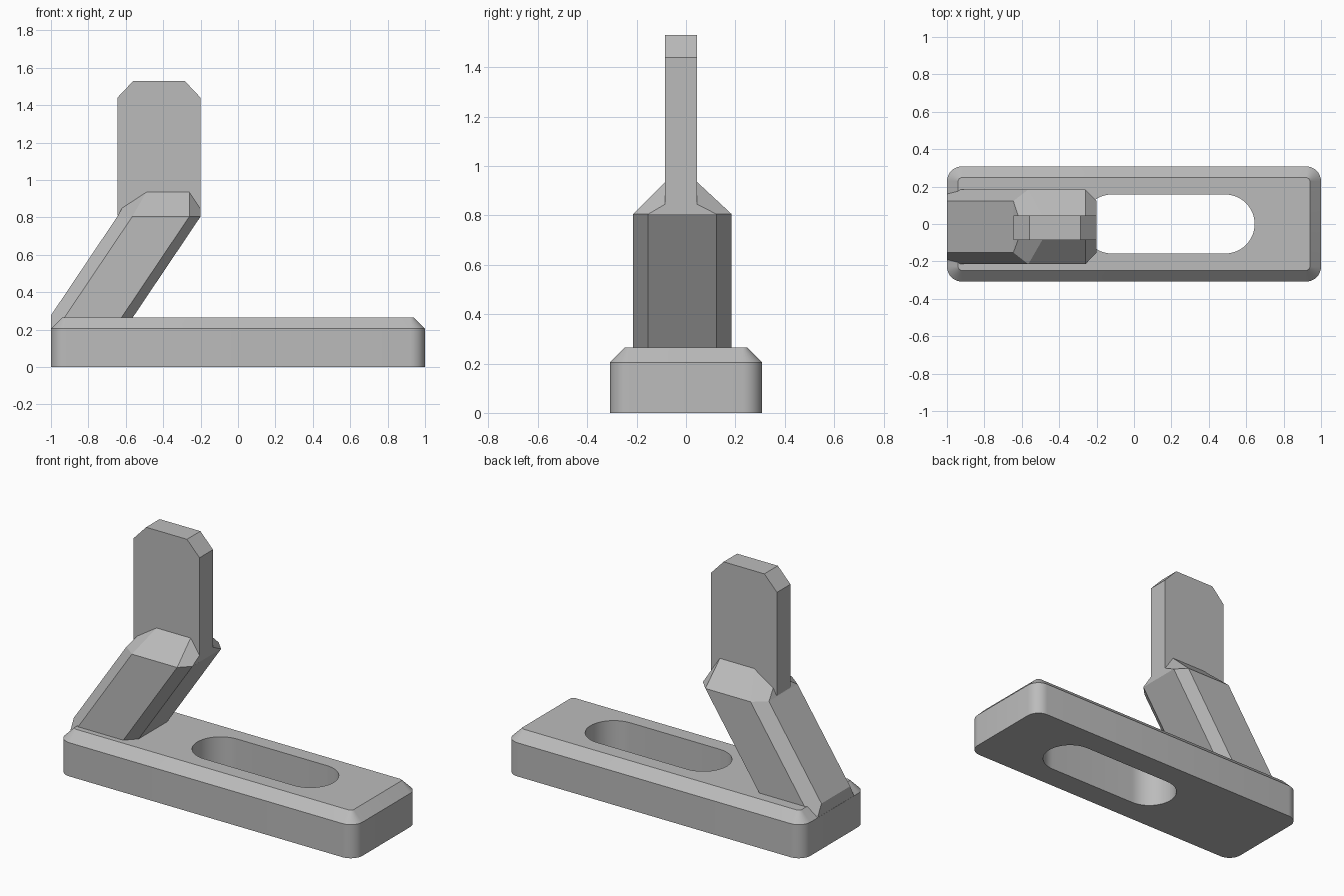
import bpy, bmesh
from math import radians, cos, sin, pi

if "Cube" in bpy.data.objects:
    bpy.data.objects.remove(bpy.data.objects["Cube"])

grey = bpy.data.materials.new("plain grey")
grey.use_nodes = True
COLOUR = (0.5, 0.5, 0.5, 1)
grey.diffuse_color = COLOUR
grey.node_tree.nodes["Principled BSDF"].inputs["Base Color"].default_value = COLOUR


def finish(name, bm):
    bmesh.ops.recalc_face_normals(bm, faces=bm.faces)
    mesh = bpy.data.meshes.new(name)
    bm.to_mesh(mesh)
    bm.free()
    mesh.materials.append(grey)
    obj = bpy.data.objects.new(name, mesh)
    bpy.context.collection.objects.link(obj)
    return obj


def outline(x0, x1, half_y, r, steps):
    """Rounded rectangle, counter-clockwise."""
    centres = [(x1 - r, half_y - r), (x0 + r, half_y - r),
               (x0 + r, r - half_y), (x1 - r, r - half_y)]
    pts = []
    for q, (cx, cy) in enumerate(centres):
        for i in range(steps + 1):
            a = (q + i / steps) * pi / 2
            pts.append((cx + r * cos(a), cy + r * sin(a)))
    return pts


def loft(name, rings):
    """Closed solid through rings of equal point count."""
    bm = bmesh.new()
    loops = [[bm.verts.new(p) for p in ring] for ring in rings]
    n = len(loops[0])
    for a, b in zip(loops, loops[1:]):
        for i in range(n):
            j = (i + 1) % n
            bm.faces.new((a[i], a[j], b[j], b[i]))
    bm.faces.new(loops[0][::-1])
    bm.faces.new(loops[-1])
    bmesh.ops.remove_doubles(bm, verts=bm.verts, dist=1e-5)
    return finish(name, bm)


def at_height(pts, z):
    return [(x, y, z) for x, y in pts]


# Base: rounded block with a chamfered top
lower = outline(-1, 1, 0.308, 0.08, 8)
upper = outline(-0.94, 0.94, 0.248, 0.02, 8)
base = loft("base", [at_height(lower, 0), at_height(lower, 0.205), at_height(upper, 0.265)])

# Long slot cut through the base
slot = outline(-0.275, 0.645, 0.158, 0.1579, 12)
cutter = loft("slot_cutter", [at_height(slot, -0.1), at_height(slot, 0.4)])
cutter.hide_render = True
cut = base.modifiers.new("slot", "BOOLEAN")
cut.operation = "DIFFERENCE"
cut.solver = "EXACT"
cut.object = cutter
graph = bpy.context.evaluated_depsgraph_get()
base.data = bpy.data.meshes.new_from_object(base.evaluated_get(graph))
bpy.data.objects.remove(cutter)

# Slanted arm: sheared octagon, its top sloping in towards the blade
MID = -0.015
section = [(-0.645, 0.138), (-0.565, 0.2), (-0.26, 0.2), (-0.2, 0.138)]
shoulder = [(-0.62, 0.85), (-0.49, 0.935), (-0.26, 0.935), (-0.2, 0.845)]
SHEAR = 0.672
foot, neck, top = [], [], []
for side, order in ((1, range(4)), (-1, range(3, -1, -1))):
    for i in order:
        x, y = section[i]
        foot.append((x - SHEAR * 0.7, MID + side * y, 0.105))
        neck.append((x, MID + side * y, 0.805))
        sx, sz = shoulder[i]
        top.append((sx, -0.02 + side * 0.065, sz))
arm = loft("slanted_arm", [foot, neck, top])

# Trim the arm flush with the end of the base
bm = bmesh.new()
bm.from_mesh(arm.data)
bmesh.ops.bisect_plane(bm, geom=bm.verts[:] + bm.edges[:] + bm.faces[:],
                       plane_co=(-0.9995, 0, 0), plane_no=(-1, 0, 0), clear_outer=True)
bmesh.ops.holes_fill(bm, edges=[e for e in bm.edges if e.is_boundary])
bmesh.ops.recalc_face_normals(bm, faces=bm.faces)
bm.to_mesh(arm.data)
bm.free()

# Upright blade with clipped top corners
profile = [(-0.645, 0.81), (-0.2, 0.81), (-0.2, 1.44), (-0.285, 1.53),
           (-0.56, 1.53), (-0.645, 1.44)]
loft("upright_blade", [[(x, y, z) for x, z in profile] for y in (-0.085, 0.045)])

# Smooth only the rounded walls of the base
bpy.ops.object.select_all(action="DESELECT")
base.select_set(True)
bpy.context.view_layer.objects.active = base
bpy.ops.object.shade_smooth_by_angle(angle=radians(30))
